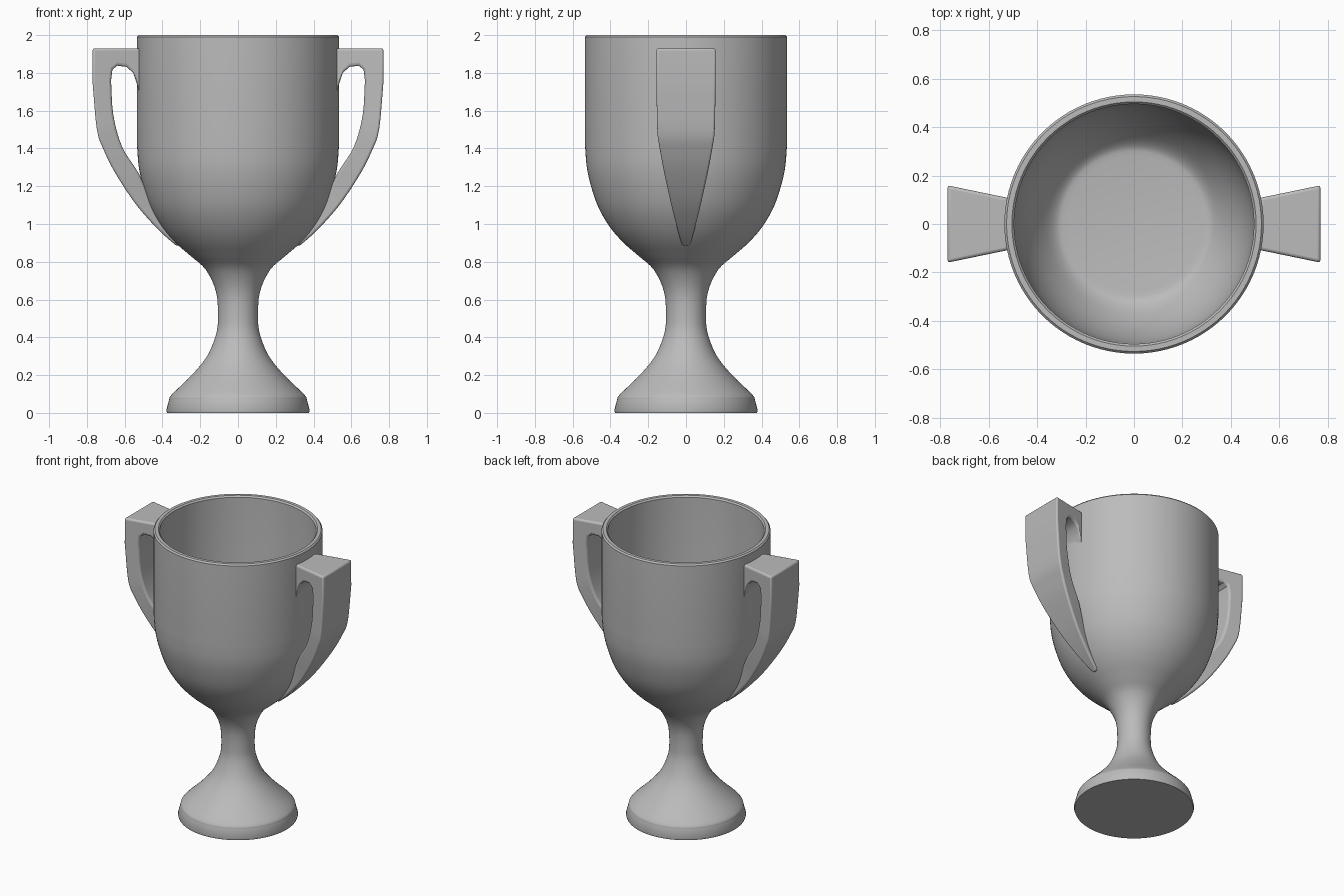
import bpy, bmesh, math
from mathutils import Vector

if "Cube" in bpy.data.objects:
    bpy.data.objects.remove(bpy.data.objects["Cube"])

GREY = (0.5, 0.5, 0.5, 1)
metal = bpy.data.materials.new("grey metal")
metal.use_nodes = True
metal.diffuse_color = GREY
metal.node_tree.nodes["Principled BSDF"].inputs["Base Color"].default_value = GREY


def smooth_path(points, steps=4):
    """Catmull-Rom curve through points of any dimension."""
    p = [Vector(q) for q in points]
    p = [2 * p[0] - p[1]] + p + [2 * p[-1] - p[-2]]
    out = []
    for a, b, c, d in zip(p, p[1:], p[2:], p[3:]):
        for i in range(steps):
            t = i / steps
            out.append(0.5 * (2 * b + (c - a) * t + (2 * a - 5 * b + 4 * c - d) * t * t
                              + (3 * b - a - 3 * c + d) * t ** 3))
    return out + [p[-2]]


def finish(bm, name, angle):
    bmesh.ops.recalc_face_normals(bm, faces=bm.faces)
    mesh = bpy.data.meshes.new(name)
    bm.to_mesh(mesh)
    bm.free()
    mesh.materials.append(metal)
    obj = bpy.data.objects.new(name, mesh)
    bpy.context.collection.objects.link(obj)
    bpy.ops.object.select_all(action='DESELECT')
    obj.select_set(True)
    bpy.context.view_layer.objects.active = obj
    bpy.ops.object.shade_smooth_by_angle(angle=math.radians(angle))
    return obj


# Cup: lathed foot, stem, bowl and hollow
outside = smooth_path([(.365, .07), (.35, .098), (.245, .2), (.164, .3), (.118, .41),
                       (.106, .5), (.116, .64), (.17, .757), (.25, .83), (.33, .9),
                       (.40, .98), (.46, 1.08), (.50, 1.19), (.525, 1.3), (.535, 1.42)])
inside = smooth_path([(.495, 1.42), (.485, 1.3), (.46, 1.19), (.42, 1.09),
                      (.365, 1.0), (.32, .955), (.28, .945)])
profile = ([(0, 0), (.376, 0), (.38, .012)] + outside + [(.535, 1.99), (.526, 2.0),
           (.504, 2.0), (.495, 1.99)] + inside + [(0, .945)])
bm = bmesh.new()
verts = [bm.verts.new((r, 0, z)) for r, z in profile]
edges = [bm.edges.new(pair) for pair in zip(verts, verts[1:])]
bmesh.ops.spin(bm, geom=verts + edges, axis=(0, 0, 1), cent=(0, 0, 0),
               angle=2 * math.pi, steps=96, use_duplicate=False)
bmesh.ops.remove_doubles(bm, verts=bm.verts, dist=1e-4)
finish(bm, "cup", 35)

# Handle stations: outer x, z and inner x, z
arm = [(.517, 1.93, .517, 1.67), (.54, 1.93, .535, 1.74), (.56, 1.93, .555, 1.80),
       (.59, 1.93, .59, 1.832), (.64, 1.93, .64, 1.838)]
grip = smooth_path([(.77, 1.75, .672, 1.76), (.747, 1.5, .66, 1.577), (.71, 1.39, .614, 1.41),
                    (.65, 1.27, .53, 1.275), (.55, 1.117, .48, 1.17),
                    (.46, 1.01, .425, 1.06), (.385, .935, .36, .975), (.32, .88, .305, .9)])
stations = arm + [(.77, 1.93, .665, 1.817)] + [tuple(s) for s in grip]


def half_width(x, z):
    """Wedge that widens outward and fades out at the lower end."""
    fade = min(1, max(.01, (z - .86) / .6)) ** .35
    return .207 * x * fade


def handle(name, side):
    bm = bmesh.new()
    rings = []
    for ox, oz, ix, iz in stations:
        a, b = half_width(ox, oz), half_width(ix, oz)
        rings.append([bm.verts.new((side * x, y, z)) for x, y, z in
                      ((ox, -a, oz), (ox, a, oz), (ix, b, iz), (ix, -b, iz))])
    for p, q in zip(rings, rings[1:]):
        for i in range(4):
            j = (i + 1) % 4
            bm.faces.new((p[i], p[j], q[j], q[i]))
    bm.faces.new(rings[0])
    bm.faces.new(rings[-1])
    obj = finish(bm, name, 40)
    bevel = obj.modifiers.new("rounded edges", 'BEVEL')
    bevel.width = .016
    bevel.segments = 3
    bevel.limit_method = 'ANGLE'
    bevel.angle_limit = math.radians(50)


handle("left_handle", 1)
handle("right_handle", -1)
